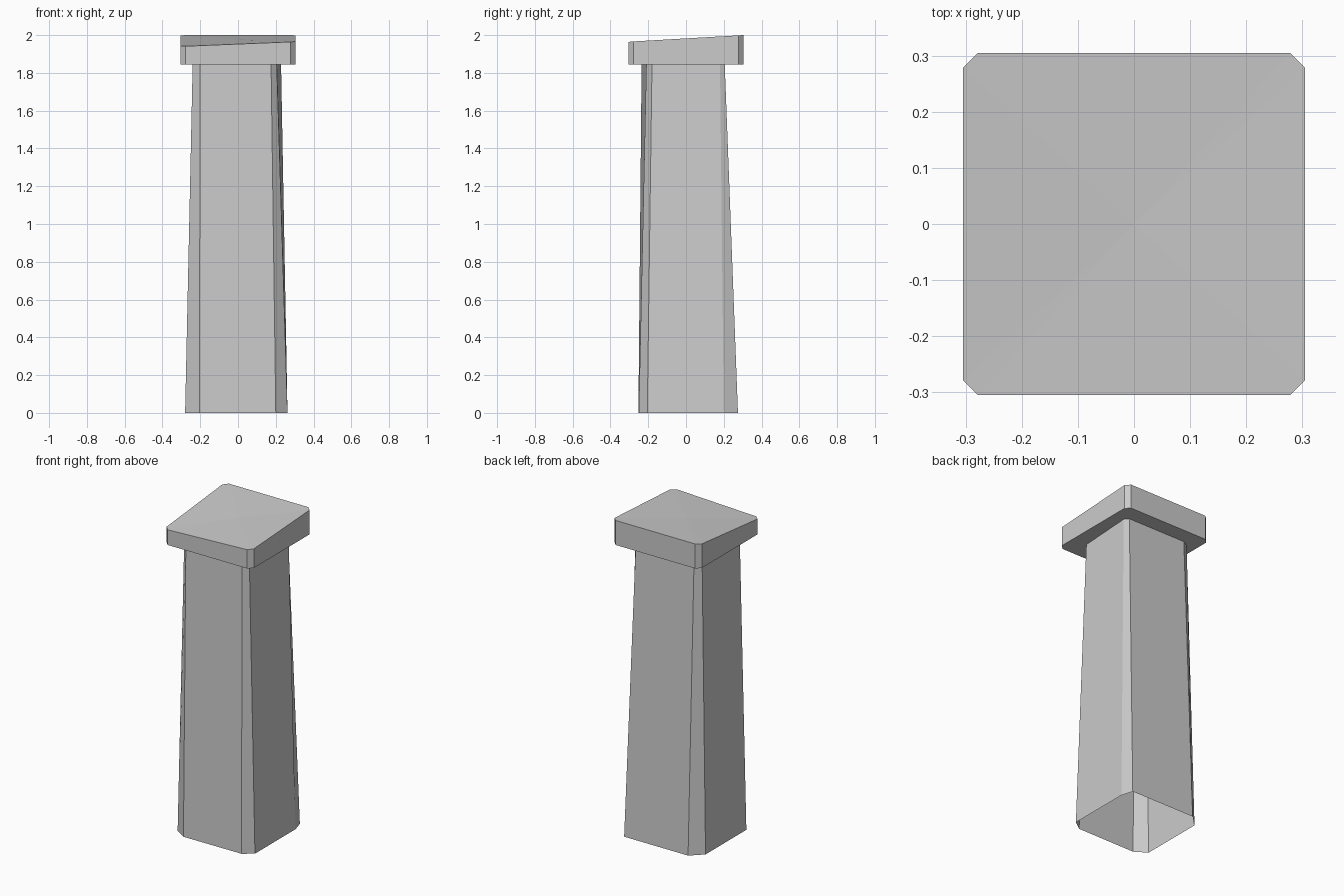
import bpy, bmesh

if "Cube" in bpy.data.objects:
    bpy.data.objects.remove(bpy.data.objects["Cube"])


def make_object(name, build):
    bm = bmesh.new()
    build(bm)
    bmesh.ops.recalc_face_normals(bm, faces=bm.faces)
    mesh = bpy.data.meshes.new(name)
    bm.to_mesh(mesh)
    bm.free()
    obj = bpy.data.objects.new(name, mesh)
    bpy.context.collection.objects.link(obj)
    return obj


def loft(bm, lower, upper):
    """Wall of flat quads between two matching rings; returns both rings."""
    a = [bm.verts.new(p) for p in lower]
    b = [bm.verts.new(p) for p in upper]
    n = len(a)
    for i in range(n):
        j = (i + 1) % n
        bm.faces.new((a[i], a[j], b[j], b[i]))
    return a, b


CAP_BASE = 1.845

# Roughly cut shaft: uneven chamfered square, counter-clockwise from front left
FOOT = [(-.205, -.252), (.20, -.25), (.262, -.205), (.262, .20),
        (.24, .275), (-.207, .275), (-.28, .205), (-.28, -.203)]
NECK = [(-.20, -.235), (.175, -.21), (.205, -.18), (.228, .18),
        (.207, .205), (-.20, .205), (-.24, .182), (-.24, -.194)]


def build_shaft(bm):
    # open underneath, hidden by the cap above
    loft(bm, [(x, y, 0) for x, y in FOOT], [(x, y, CAP_BASE) for x, y in NECK])


# Cap slab: chamfered square with a sloping, slightly warped top
HALF, CUT = .305, .027


def top_height(x, y):
    u, v = (x + HALF) / (2 * HALF), (y + HALF) / (2 * HALF)
    front = 1.94 + .025 * u
    return front + (2.0 - front) * v


def build_cap(bm):
    h, k = HALF, HALF - CUT
    ring = [(-k, -h), (k, -h), (h, -k), (h, k),
            (k, h), (-k, h), (-h, k), (-h, -k)]
    low, high = loft(bm, [(x, y, CAP_BASE) for x, y in ring],
                     [(x, y, top_height(x, y)) for x, y in ring])
    bm.faces.new(low)
    centre = bm.verts.new((0, 0, top_height(0, 0)))
    for i in range(8):
        bm.faces.new((high[i], high[(i + 1) % 8], centre))


make_object("pillar_shaft", build_shaft)
make_object("pillar_cap", build_cap)
